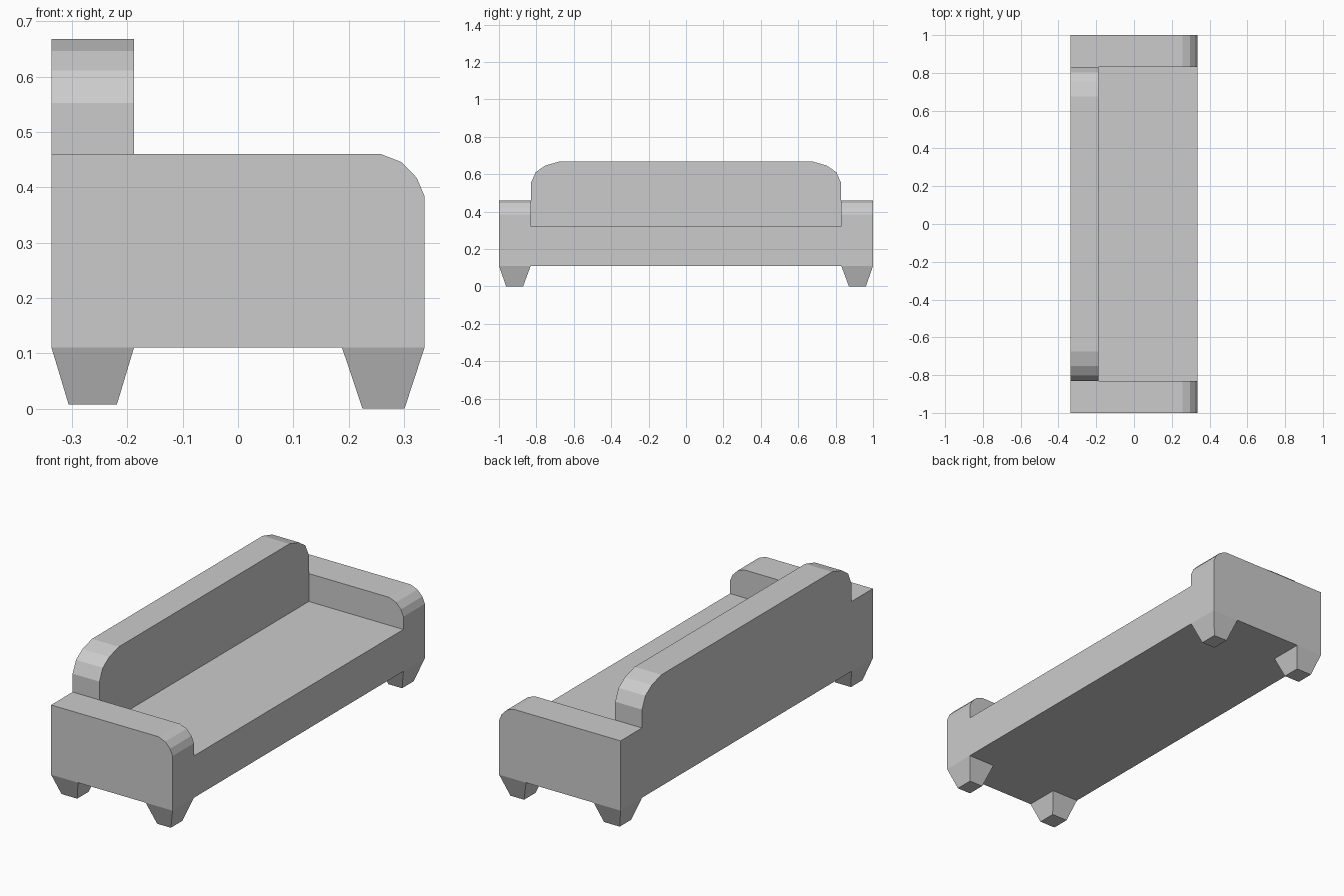
import bpy, bmesh

if "Cube" in bpy.data.objects:
    bpy.data.objects.remove(bpy.data.objects["Cube"])

HX, HY = 0.337, 1.0          # half depth, half length
INNER = 0.83                 # inner face of the arms
BASE, SEAT, ARM, TOP = 0.11, 0.32, 0.46, 0.668


def loft(name, ring_a, ring_b):
    """Closed solid between two matching rings of points."""
    bm = bmesh.new()
    a = [bm.verts.new(p) for p in ring_a]
    b = [bm.verts.new(p) for p in ring_b]
    bm.faces.new(a)
    bm.faces.new(b)
    n = len(a)
    for i in range(n):
        j = (i + 1) % n
        bm.faces.new((a[i], a[j], b[j], b[i]))
    bmesh.ops.recalc_face_normals(bm, faces=bm.faces)
    mesh = bpy.data.meshes.new(name)
    bm.to_mesh(mesh)
    bm.free()
    obj = bpy.data.objects.new(name, mesh)
    bpy.context.collection.objects.link(obj)
    return obj


def mirror_y(obj):
    mod = obj.modifiers.new("mirror", 'MIRROR')
    mod.use_axis = (False, True, False)
    mod.use_mirror_merge = False


def rect(x0, x1, y0, y1, z):
    return [(x0, y0, z), (x1, y0, z), (x1, y1, z), (x0, y1, z)]


# seat block between the arms
loft("seat", rect(-HX, HX, -INNER, INNER, BASE), rect(-HX, HX, -INNER, INNER, SEAT))

# arms with a rounded front corner
arm = [(-HX, BASE), (HX, BASE), (HX, 0.384), (0.323, 0.417),
       (0.296, 0.445), (0.258, ARM), (-HX, ARM)]
mirror_y(loft("arm", [(x, INNER, z) for x, z in arm], [(x, HY, z) for x, z in arm]))

# backrest with rounded upper corners
half = [(INNER, SEAT), (INNER, 0.552), (0.803, 0.611), (0.752, 0.646), (0.676, TOP)]
back = half + [(-y, z) for y, z in reversed(half)]
loft("backrest", [(-HX, y, z) for y, z in back], [(-0.188, y, z) for y, z in back])

# tapered legs
for name, top, foot, z in (("front_leg", (0.188, HX), (0.225, 0.301), 0.0),
                           ("rear_leg", (-HX, -0.188), (-0.306, -0.219), 0.007)):
    mirror_y(loft(name, rect(*top, INNER, HY, BASE), rect(*foot, 0.871, 0.962, z)))
